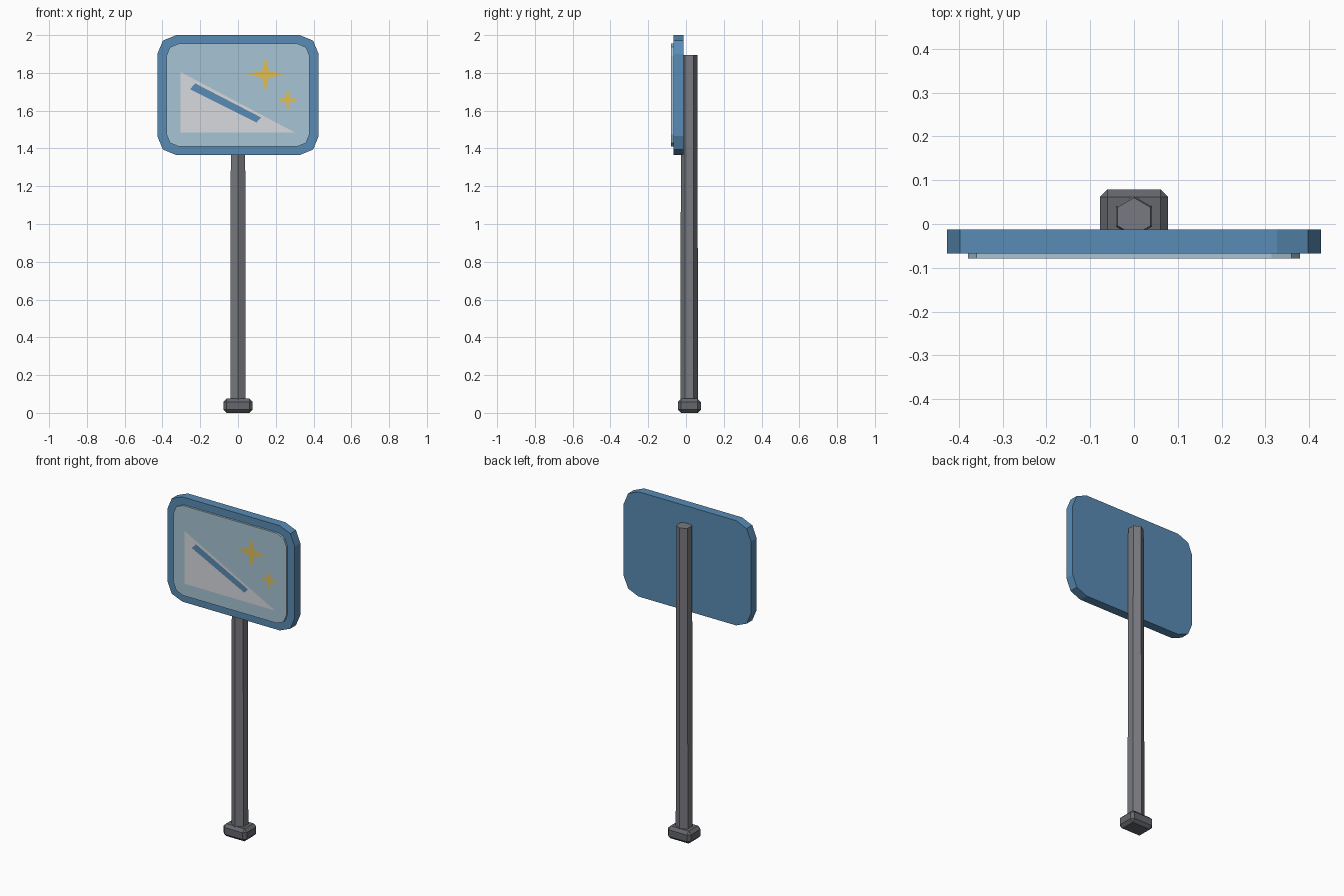
import bpy, bmesh, math
from mathutils import Matrix

if "Cube" in bpy.data.objects:
    bpy.data.objects.remove(bpy.data.objects["Cube"])


def material(name, rgb):
    m = bpy.data.materials.new(name)
    m.diffuse_color = (*rgb, 1)
    m.use_nodes = True
    m.node_tree.nodes["Principled BSDF"].inputs["Base Color"].default_value = m.diffuse_color
    return m


BLUE = material("blue", (0.10, 0.26, 0.46))
PALE = material("pale_blue", (0.39, 0.56, 0.66))
WHITE = material("off_white", (0.68, 0.70, 0.73))
GOLD = material("gold", (0.75, 0.51, 0.09))
GREY = material("pole_grey", (0.19, 0.195, 0.215))
DARK = material("base_grey", (0.13, 0.135, 0.15))


def finish(name, bm, mat):
    me = bpy.data.meshes.new(name)
    bm.to_mesh(me)
    bm.free()
    me.materials.append(mat)
    ob = bpy.data.objects.new(name, me)
    bpy.context.collection.objects.link(ob)
    return ob


def box(name, x, y, z, mat, bevel, segments=1, corners_only=False):
    """Box from (min, max) ranges; bevels all edges or just the plate corners."""
    bm = bmesh.new()
    bmesh.ops.create_cube(bm, size=1)
    for v in bm.verts:
        v.co = [(r[0] + r[1]) / 2 + c * (r[1] - r[0]) for c, r in zip(v.co, (x, y, z))]
    edges = [e for e in bm.edges if not corners_only
             or abs(e.verts[0].co.y - e.verts[1].co.y) > 1e-4]
    bmesh.ops.bevel(bm, geom=edges, offset=bevel, segments=segments,
                    profile=0.5, affect='EDGES')
    return finish(name, bm, mat)


def decal(name, points, mat, y=-0.079):
    """Flat shape on the panel, points counter-clockwise seen from the front."""
    bm = bmesh.new()
    bm.faces.new([bm.verts.new((px, y, pz)) for px, pz in points])
    return finish(name, bm, mat)


def star(name, cx, cz, outer, inner):
    pts = []
    for i in range(8):
        r, a = (inner if i % 2 else outer), i * math.pi / 4
        pts.append((cx + r * math.cos(a), cz + r * math.sin(a)))
    return decal(name, pts, GOLD)


# Foot block
box("base", (-0.078, 0.078), (-0.043, 0.079), (0, 0.075), DARK, 0.017)

# Tapered hexagonal pole
bm = bmesh.new()
bmesh.ops.create_cone(bm, cap_ends=True, segments=6, radius1=0.047, radius2=0.043,
                      depth=1.855, matrix=Matrix.Translation((0, 0.017, 0.9675)))
# make sure a corner points forward
if max(abs(v.co.x) for v in bm.verts) > 0.045:
    bmesh.ops.rotate(bm, verts=bm.verts, cent=(0, 0.017, 0),
                     matrix=Matrix.Rotation(math.pi / 6, 3, 'Z'))
finish("pole", bm, GREY)

# Sign board and raised front panel
box("sign_board", (-0.427, 0.427), (-0.067, -0.013), (1.365, 2.0), BLUE, 0.1, 2, True)
box("sign_panel", (-0.379, 0.379), (-0.0785, -0.06), (1.41, 1.955), PALE, 0.065, 2, True)

# Slope picture: hill, bar and two sparkles
decal("slope_triangle", [(-0.305, 1.805), (-0.305, 1.484), (0.302, 1.484)], WHITE)
decal("slope_bar", [(-0.254, 1.714), (0.098, 1.537), (0.122, 1.564), (-0.226, 1.744)],
      BLUE, -0.0793)
star("large_star", 0.145, 1.793, 0.095, 0.026)
star("small_star", 0.263, 1.658, 0.06, 0.017)
